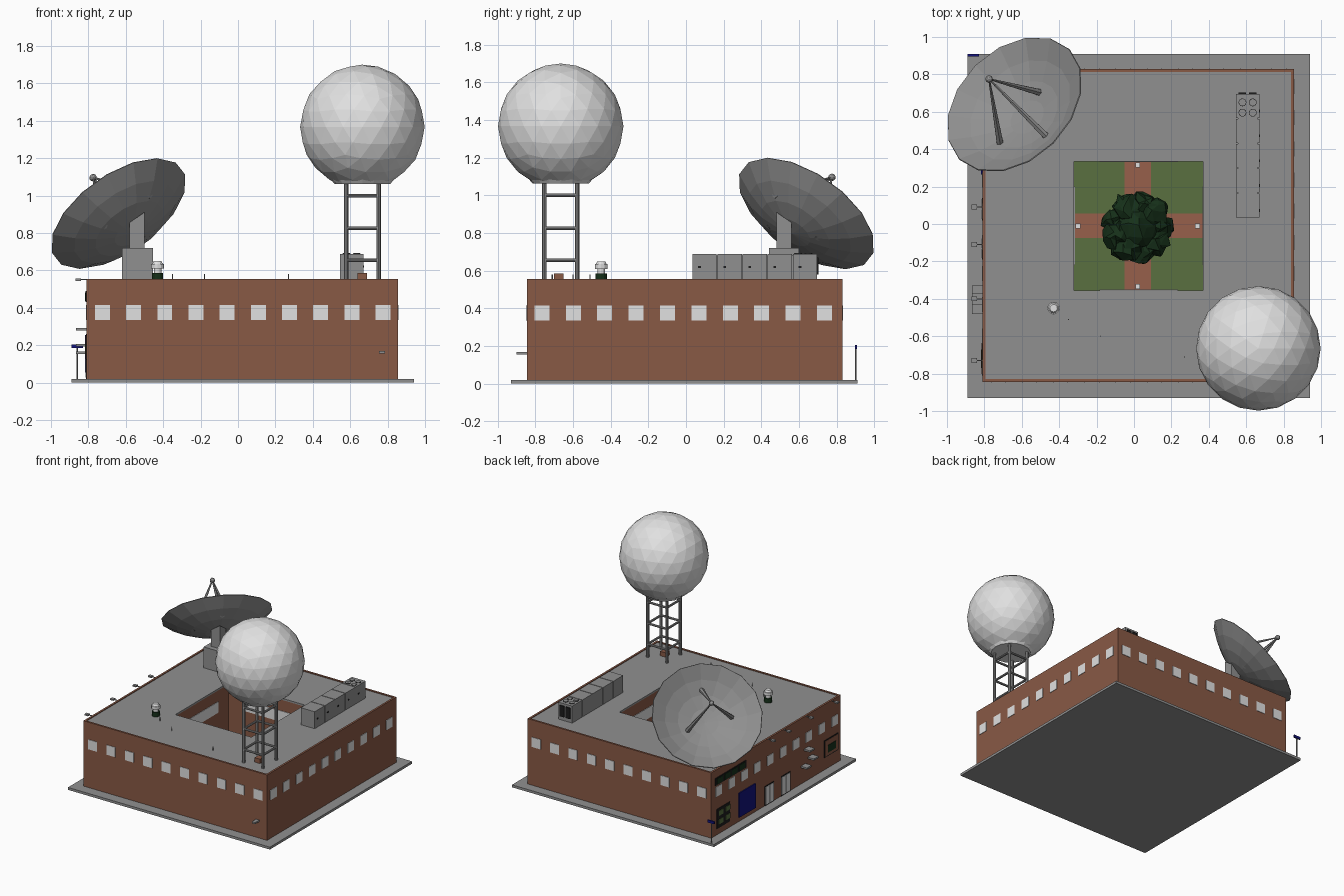
import bpy, bmesh, math, random
from mathutils import Vector, Matrix

random.seed(4)
cube = bpy.data.objects.get("Cube")
if cube:
    bpy.data.objects.remove(cube)


def material(name, r, g, b):
    m = bpy.data.materials.new(name)
    m.use_nodes = True
    m.diffuse_color = (r, g, b, 1)
    m.node_tree.nodes["Principled BSDF"].inputs["Base Color"].default_value = (r, g, b, 1)
    return m


GREY = material("concrete grey", .28, .28, .28)
BRICK = material("brick brown", .25, .1, .06)
WHITE = material("pale white", .75, .75, .75)
GRASS = material("grass green", .1, .16, .05)
LEAF = material("dark leaf", .008, .03, .01)
PAVING = material("red paving", .31, .115, .07)
BLUE = material("sign blue", .006, .006, .2)
BLACK = material("black", .012, .012, .012)


def finish(bm, name, mat):
    bmesh.ops.recalc_face_normals(bm, faces=bm.faces)
    mesh = bpy.data.meshes.new(name)
    bm.to_mesh(mesh)
    bm.free()
    mesh.materials.append(mat)
    ob = bpy.data.objects.new(name, mesh)
    bpy.context.collection.objects.link(ob)
    return ob


def box(name, mat, x0, x1, y0, y1, z0, z1):
    bm = bmesh.new()
    size = Matrix.Diagonal((x1 - x0, y1 - y0, z1 - z0, 1))
    centre = Vector((x0 + x1, y0 + y1, z0 + z1)) / 2
    bmesh.ops.create_cube(bm, size=1, matrix=Matrix.Translation(centre) @ size)
    return finish(bm, name, mat)


def rod(name, mat, a, b, r1, r2=None, sides=8):
    a, b = Vector(a), Vector(b)
    bm = bmesh.new()
    place = Matrix.Translation((a + b) / 2) @ (b - a).to_track_quat('Z', 'Y').to_matrix().to_4x4()
    bmesh.ops.create_cone(bm, cap_ends=True, segments=sides, radius1=r1,
                          radius2=r1 if r2 is None else r2, depth=(b - a).length, matrix=place)
    return finish(bm, name, mat)


def ball(name, mat, centre, r, detail):
    bm = bmesh.new()
    bmesh.ops.create_icosphere(bm, subdivisions=detail, radius=r, matrix=Matrix.Translation(centre))
    return finish(bm, name, mat)


def frame(name, mat, outer, inner, z0, z1):
    """Rectangular ring between two (x0, x1, y0, y1) rectangles."""
    bm = bmesh.new()
    loops = []
    for (x0, x1, y0, y1), z in ((outer, z0), (outer, z1), (inner, z1), (inner, z0)):
        loops.append([bm.verts.new((x, y, z)) for x, y in ((x0, y0), (x1, y0), (x1, y1), (x0, y1))])
    for k in range(4):
        a, b = loops[k], loops[(k + 1) % 4]
        for i in range(4):
            j = (i + 1) % 4
            bm.faces.new((a[i], a[j], b[j], b[i]))
    return finish(bm, name, mat)


def grow(rect, d):
    return (rect[0] - d, rect[1] + d, rect[2] - d, rect[3] + d)


# Building shell around an open courtyard
OUT = (-.81, .855, -.845, .83)
YARD = (-.32, .37, -.355, .335)
box("ground_slab", GREY, -.89, .94, -.93, .91, 0, .02)
frame("outer_walls", BRICK, OUT, grow(OUT, -.016), .02, .555)
frame("courtyard_walls", BRICK, grow(YARD, .015), YARD, .02, .535)
frame("roof", GREY, grow(OUT, -.016), YARD, .535, .549)


def plate(name, mat, side, at, z, w, h, depth=.004, room=OUT, inward=False):
    """Thin plate on one wall, centred at a position along that wall."""
    axis = 0 if side in "LR" else 2
    wall = room[axis + (side in "RB")]
    out = 1 if (side in "RB") != inward else -1
    a, b = sorted((wall - out * .002, wall + out * depth))
    rect = (a, b, at - w / 2, at + w / 2) if axis == 0 else (at - w / 2, at + w / 2, a, b)
    return box(name, mat, *rect, z - h / 2, z + h / 2)


# Ten windows on every outer wall, one strip on every courtyard wall
for side in "FBLR":
    start = -.725 if side in "FB" else -.765
    for i in range(10):
        plate("window", WHITE, side, start + i * .1667, .375, .08, .08)
    middle = .025 if side in "FB" else -.01
    plate("courtyard_window", WHITE, side, middle, .4, .42, .09, room=YARD, inward=True)

# Courtyard lawn, crossing paths and lamps
cx, cy = .02, -.01
box("lawn", GRASS, *YARD, .02, .03)
box("path_long", PAVING, cx - .07, cx + .07, YARD[2], YARD[3], .02, .034)
box("path_cross", PAVING, YARD[0], YARD[1], cy - .065, cy + .065, .02, .033)
for x, y in ((cx, .315), (cx, -.335), (-.3, cy), (.34, cy)):
    rod("lamp_post", GREY, (x, y, .03), (x, y, .2), .005)
    box("lamp_head", WHITE, x - .013, x + .013, y - .013, y + .013, .2, .22)

# Tree built from ragged leaf clumps
rod("tree_trunk", BRICK, (cx, -.02, .03), (cx, -.02, .2), .02, .012)
for i in range(10):
    angle = i * math.tau / 9
    reach = .12 if i < 9 else 0
    clump = ball("tree_clump", LEAF, (cx + reach * math.cos(angle), -.02 + reach * math.sin(angle),
                                      .2 + random.uniform(-.05, .05)), .075 if i < 9 else .12, 2)
    for v in clump.data.vertices:
        v.co += Vector([random.uniform(-.018, .018) for _ in range(3)])

# Radome with its collar and lattice tower
dome = Vector((.665, -.665, 1.367))
radome = ball("radome", WHITE, dome, .333, 3)
bm = bmesh.new()
bm.from_mesh(radome.data)
cut = bmesh.ops.bisect_plane(bm, geom=bm.verts[:] + bm.edges[:] + bm.faces[:],
                             plane_co=(0, 0, 1.07), plane_no=(0, 0, -1), clear_outer=True)
bmesh.ops.holes_fill(bm, edges=[e for e in cut["geom_cut"] if isinstance(e, bmesh.types.BMEdge)])
bm.to_mesh(radome.data)
bm.free()
rod("radome_collar", WHITE, (dome.x, dome.y, 1.063), (dome.x, dome.y, 1.09), .15, .172, 16)
corners = [(dome.x + sx * .087, dome.y + sy * .087) for sx, sy in ((-1, -1), (1, -1), (1, 1), (-1, 1))]
for i, (x, y) in enumerate(corners):
    rod("tower_leg", GREY, (x, y, .545), (x, y, 1.08), .012)
    nx, ny = corners[(i + 1) % 4]
    for z in (.655, .825, 1.0):
        rod("tower_brace", GREY, (x, y, z), (nx, ny, z), .009)
box("tower_box", BRICK, .64, .69, -.7, -.65, .545, .585)

# Dish antenna: bowl, feed arms and pedestal
R, DEEP = .416, .15
rim = Vector((-.64, .64, .905))
n = Vector((-.5, .5, math.sqrt(.5)))
u = Vector((1, 1, 0)).normalized()
v = n.cross(u)


def on_dish(a, b):
    return rim + u * a + v * b - n * DEEP * (1 - (a * a + b * b) / R ** 2)


bm = bmesh.new()
SEG = 16
rings = [[bm.verts.new(on_dish(R * k / 4 * math.cos(t * math.tau / SEG), R * k / 4 * math.sin(t * math.tau / SEG)))
          for t in range(SEG)] for k in range(1, 5)]
hub = bm.verts.new(on_dish(0, 0))
for i in range(SEG):
    j = (i + 1) % SEG
    bm.faces.new((hub, rings[0][i], rings[0][j]))
    for a, b in zip(rings, rings[1:]):
        bm.faces.new((a[i], b[i], b[j], a[j]))
dish = finish(bm, "dish_bowl", GREY)
thick = dish.modifiers.new("thickness", 'SOLIDIFY')
thick.thickness = .006
thick.offset = 0
feed = rim + n * .27
ball("dish_feed", GREY, feed, .02, 2)
for a, b in ((.14, .06), (-.2, -.015), (0, -.24)):
    rod("feed_arm", GREY, on_dish(a, b), feed, .02, .005, 6)
box("dish_base", GREY, -.62, -.455, .44, .6, .545, .72)
column = box("dish_column", GREY, -.58, -.5, .48, .56, .72, .855)
for vert in column.data.vertices:
    if vert.co.z > .8:  # slanted top follows the bowl
        vert.co.z += .7 * ((vert.co.x + .54) - (vert.co.y - .52))

# Roof cooling units in a row, with fans, grilles and vents
for i in range(5):
    y = .035 + i * .133
    box("cooling_unit", GREY, .545, .67, y, y + .128, .545, .688)
    box("unit_vent", BLACK, .668, .674, y + .03, y + .045, .615, .625)
box("cooling_core", GREY, .555, .66, .04, .69, .545, .68)
for x in (.58, .635):
    for y in (.595, .65):
        rod("fan_ring", BLACK, (x, y, .68), (x, y, .691), .021, sides=16)
        rod("fan_cover", GREY, (x, y, .68), (x, y, .693), .018, sides=16)
    box("unit_grille", BLACK, x - .02, x + .02, .69, .704, .58, .67)

# Roof ventilator and small roof masts
vx, vy = -.43, -.45
rod("ventilator_base", LEAF, (vx, vy, .545), (vx, vy, .585), .03, sides=12)
rod("ventilator_neck", WHITE, (vx, vy, .58), (vx, vy, .62), .02, sides=12)
rod("ventilator_cap", WHITE, (vx, vy, .61), (vx, vy, .635), .034, sides=12)
rod("ventilator_top", WHITE, (vx, vy, .635), (vx, vy, .65), .028, .02, 12)
for x, y in ((-.35, -.51), (-.18, -.6), (.27, -.71)):
    rod("roof_mast", GREY, (x, y, .545), (x, y, .58), .003)

# Entrance wall: lamps, doors, boards and wall units
for y in (.09, -.11, -.4, -.73):
    box("lamp_arm", GREY, -.84, -.8, y - .003, y + .003, .548, .553)
    box("wall_lamp", GREY, -.87, -.84, y - .013, y + .013, .544, .556)
for y in (.08, -.13):
    plate("door_frame", BLACK, "L", y, .1, .12, .16, .003)
    for s in (-1, 1):
        plate("door_leaf", WHITE, "L", y + s * .028, .1, .05, .145, .006)
plate("blue_board", BLUE, "L", .37, .155, .21, .2, .008)
plate("planting_board", BLACK, "L", .68, .15, .17, .16, .005)
plate("high_board", BLACK, "L", .58, .46, .4, .06, .005)
for i in range(4):
    plate("board_patch", GRASS, "L", .62 + i % 2 * .09, .12 + i // 2 * .07, .06, .04, .008)
    plate("high_patch", LEAF, "L", .44 + i * .095, .46, .07, .045, .008)
plate("framed_sign", BLACK, "L", -.72, .19, .18, .14, .004)
plate("sign_face", BRICK, "L", -.72, .19, .165, .125, .006)
plate("sign_panel", LEAF, "L", -.72, .18, .1, .06, .009)
for y, z in ((-.36, .16), (-.45, .2), (-.4, .285)):
    box("wall_unit", GREY, -.865, -.81, y - .03, y + .03, z - .007, z + .007)

# Corner sign post and front wall outlet
rod("sign_post", GREY, (-.86, .9, .02), (-.86, .9, .2), .004)
box("post_sign", BLUE, -.89, -.83, .896, .908, .185, .205)
box("wall_outlet", GREY, .755, .785, -.9, -.84, .155, .168)
